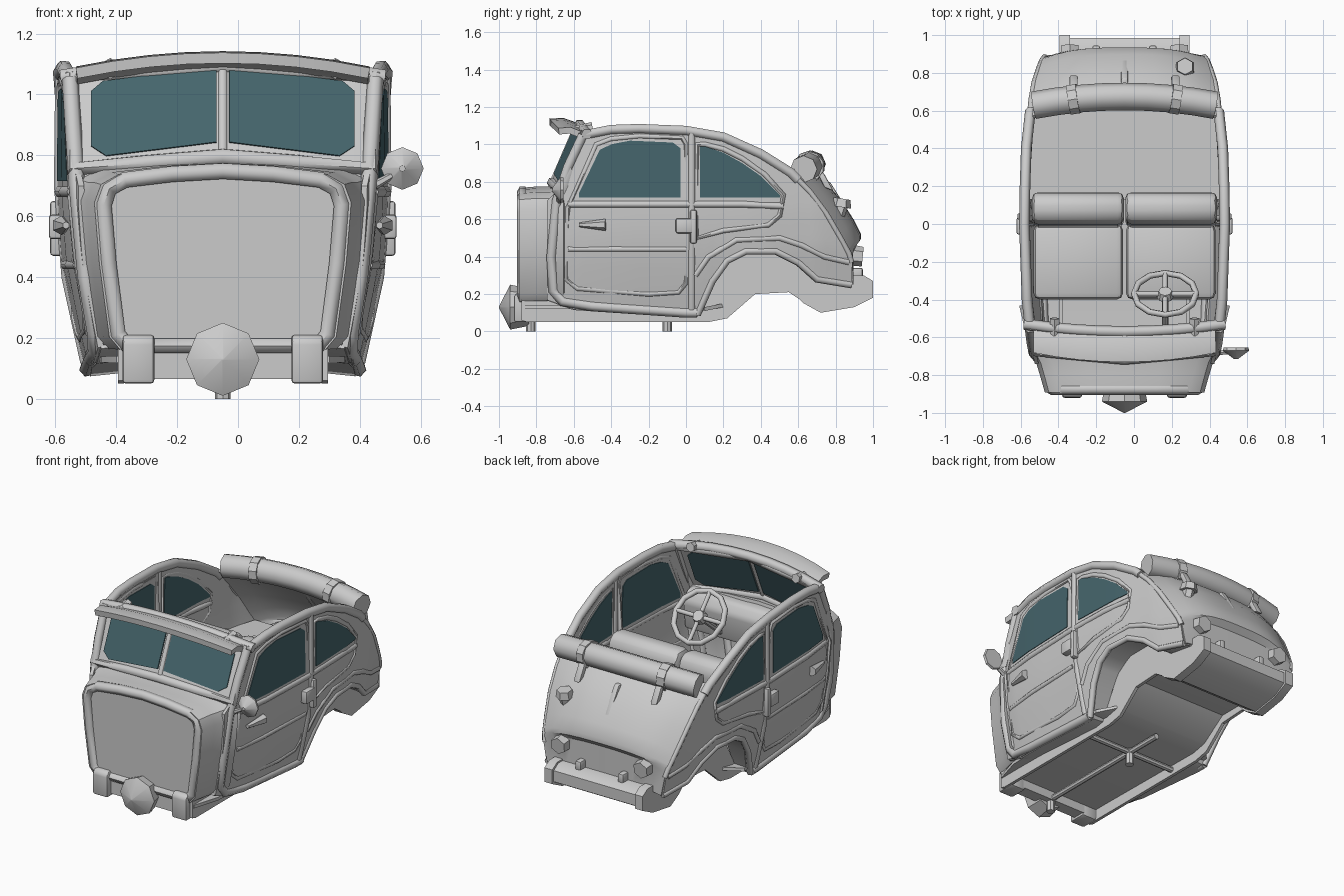
import bpy, bmesh, math
from mathutils import Vector
CX = -0.05  # body centreline (the single wing mirror shifts it)

def lerp_table(t, v):
    for (a, p), (b, q) in zip(t, t[1:]):
        if v <= b:
            return p + (q - p) * max(0, (v - a) / (b - a))
    return t[-1][1]

def finish(name, bm, thick=0, bevel=0, color=None, angle=35):
    bmesh.ops.translate(bm, vec=(CX, 0, 0), verts=bm.verts)
    bmesh.ops.recalc_face_normals(bm, faces=bm.faces)
    me = bpy.data.meshes.new(name)
    bm.to_mesh(me)
    bm.free()
    ob = bpy.data.objects.new(name, me)
    bpy.context.collection.objects.link(ob)
    if thick:
        m = ob.modifiers.new("thickness", 'SOLIDIFY')
        m.thickness, m.offset = thick, 0
    if bevel:
        m = ob.modifiers.new("rounding", 'BEVEL')
        m.width, m.segments = bevel, 2
    if thick or bevel:
        new = bpy.data.meshes.new_from_object(ob.evaluated_get(bpy.context.evaluated_depsgraph_get()))
        ob.modifiers.clear()
        ob.data = new
    ob.data.shade_smooth()
    ob.data.set_sharp_from_angle(angle=math.radians(angle))
    if color:
        ob.data.materials.append(color)
    return ob

def sheet(name, rows, thick=0.02, color=None):
    bm = bmesh.new()
    g = [[bm.verts.new(p) for p in r] for r in rows]
    for a, b in zip(g, g[1:]):
        for i in range(len(a) - 1):
            bm.faces.new((a[i], a[i + 1], b[i + 1], b[i]))
    return finish(name, bm, thick, 0, color)

def ngon(name, pts, thick, color=None):
    bm = bmesh.new()
    bm.faces.new([bm.verts.new(p) for p in pts])
    return finish(name, bm, thick, 0, color)

def prism(name, poly, x0, x1, bevel=0):
    bm = bmesh.new()
    f = bm.faces.new([bm.verts.new((x0, y, z)) for y, z in poly])
    e = bmesh.ops.extrude_face_region(bm, geom=[f])
    bmesh.ops.translate(bm, vec=(x1 - x0, 0, 0), verts=[v for v in e['geom'] if isinstance(v, bmesh.types.BMVert)])
    return finish(name, bm, 0, bevel)

def box(name, c, s, bevel=0):
    bm = bmesh.new()
    bmesh.ops.create_cube(bm, size=1)
    for v in bm.verts:
        v.co = Vector(c) + Vector([v.co[i] * s[i] for i in range(3)])
    return finish(name, bm, 0, bevel)

def rod(name, p, q, r0, r1, n=8):
    p, q = Vector(p), Vector(q)
    bm = bmesh.new()
    bmesh.ops.create_cone(bm, cap_ends=True, segments=n, radius1=r0, radius2=r1, depth=(q - p).length)
    rot = (q - p).to_track_quat('Z', 'Y')
    for v in bm.verts:
        v.co = rot @ v.co + (p + q) / 2
    return finish(name, bm)

def tube(name, pts, r, cyclic=False, res=1):
    cu = bpy.data.curves.new(name, 'CURVE')
    cu.dimensions, cu.bevel_depth, cu.bevel_resolution, cu.use_fill_caps = '3D', r, res, True
    sp = cu.splines.new('POLY')
    sp.points.add(len(pts) - 1)
    for q, p in zip(sp.points, pts):
        q.co = (*p, 1)
    sp.use_cyclic_u = cyclic
    tmp = bpy.data.objects.new(name + "_path", cu)
    bpy.context.collection.objects.link(tmp)
    me = bpy.data.meshes.new_from_object(tmp.evaluated_get(bpy.context.evaluated_depsgraph_get()))
    bm = bmesh.new()
    bm.from_mesh(me)
    bpy.data.objects.remove(tmp)
    bpy.data.meshes.remove(me)
    return finish(name, bm, angle=62)

glass = bpy.data.materials.new("glass")
glass.diffuse_color = (0.06, 0.13, 0.15, 1)

# Body width, upper edge and lower edge as functions of position
WZ = [(0.05, 0.43), (0.2, 0.468), (0.45, 0.52), (0.65, 0.535), (1.1, 0.53)]
WY = [(-0.74, 0.87), (-0.6, 0.93), (-0.4, 0.97), (0.05, 1), (0.4, 0.975), (0.7, 0.91), (0.9, 0.83)]
TOP = [(-0.74, 0.7), (-0.7, 0.74), (-0.55, 1.05), (-0.4, 1.08), (-0.25, 1.085), (0, 1.075), (0.2, 1.04),
       (0.4, 0.95), (0.56, 0.85), (0.66, 0.75), (0.75, 0.63), (0.82, 0.51), (0.87, 0.42), (0.885, 0.37)]
LOW = [(-0.74, 0.17), (-0.6, 0.12), (0, 0.08), (0.06, 0.09), (0.14, 0.27), (0.22, 0.38), (0.32, 0.43),
       (0.48, 0.43), (0.6, 0.37), (0.7, 0.28), (0.885, 0.25)]
W = lambda y, z: lerp_table(WZ, z) * lerp_table(WY, y)
ys = sorted({p[0] for p in TOP + LOW + WY[1:-1]})

# Side walls, wheel wells, windows and raised mouldings
mold = {
    "door_seam": ([(-0.63, 0.66), (-0.48, 1.0), (-0.4, 1.03), (-0.25, 1.045), (-0.02, 1.035), (0.0, 1.0), (0.0, 0.26),
                   (-0.04, 0.21), (-0.2, 0.2), (-0.58, 0.23), (-0.64, 0.28)], 0.016, True),
    "rear_window_frame": ([(0.06, 0.5), (0.06, 1.0), (0.1, 1.0), (0.2, 0.975), (0.3, 0.925), (0.42, 0.84), (0.52, 0.73),
                           (0.5, 0.62), (0.44, 0.57), (0.2, 0.54)], 0.016, True),
    "front_pillar": ([(-0.55, 1.05), (-0.63, 0.88), (-0.69, 0.7), (-0.72, 0.4), (-0.71, 0.22), (-0.66, 0.16),
                      (-0.5, 0.135), (0, 0.1), (0.06, 0.1)], 0.028, False),
    "roof_rail": (TOP[2:9] + [(0.6, 0.81)], 0.028, False),
    "tail_edge": (TOP[8:], 0.016, False),
    "arch_lip": (LOW[3:], 0.02, False),
    "fender_ridge": ([(0.05, 0.3), (0.12, 0.4), (0.27, 0.49), (0.5, 0.5), (0.62, 0.46), (0.74, 0.4), (0.87, 0.37)], 0.018, False),
    "belt_moulding": ([(-0.63, 0.68), (-0.4, 0.68), (0, 0.68), (0.3, 0.68), (0.52, 0.67)], 0.02, False),
    "door_crease": ([(-0.63, 0.44), (-0.4, 0.44), (0, 0.44)], 0.016, False),
    "centre_pillar": ([(0.03, 1.07), (0.03, 0.7), (0.03, 0.4), (0.03, 0.12)], 0.022, False)}
panes = {"door_glass": [(-0.57, 0.74), (-0.46, 0.97), (-0.4, 1.0), (-0.3, 1.02), (-0.07, 1.01), (-0.03, 0.98)],
         "rear_side_glass": [(0.075, 0.99), (0.1, 0.99), (0.2, 0.955), (0.3, 0.9), (0.4, 0.83), (0.5, 0.73)]}
for s in (1, -1):
    P = lambda y, z, d=0: (s * (W(y, z) + d), y, z)
    cols = []
    for y in ys:
        lo, hi = lerp_table(LOW, y), lerp_table(TOP, y)
        cols.append([P(y, lo + (hi - lo) * k / 8) for k in range(9)])
    sheet("side_wall", cols)
    sheet("wheel_well", [[c[0], (s * 0.34, c[0][1], c[0][2] + 0.01)] for c in cols], 0.012)
    for name, (pts, r, cyc) in mold.items():
        tube(name, [P(y, z, 0.002) for y, z in pts], r, cyc)
    for name, top in panes.items():
        sheet(name, [[P(y, 0.715 + (z - 0.715) * k / 4) for k in range(5)] for y, z in top], 0.028, glass)
    # Door handle and hinge
    rod("door_handle", P(-0.57, 0.57, 0.02), P(-0.43, 0.57, 0.02), 0.012, 0.032, 6)
    box("hinge_bracket", P(-0.01, 0.565, 0.02), (0.05, 0.09, 0.08), 0.01)
    box("hinge_bar", P(0.04, 0.56, 0.012), (0.055, 0.035, 0.18), 0.01)
    # Chassis side plate, front horn, tank end cap
    prism("chassis_side", [(-0.88, 0.17), (-0.88, 0.06), (-0.85, 0.05), (0.12, 0.05), (0.22, 0.07), (0.37, 0.2),
          (0.55, 0.21), (0.64, 0.15), (0.75, 0.2), (0.8, 0.3), (0.7, 0.3), (0.6, 0.38), (0.48, 0.44), (0.32, 0.44),
          (0.2, 0.36), (0.1, 0.17)], s * 0.325, s * 0.345)
    prism("front_horn", [(-0.92, 0.05), (-0.92, 0.19), (-0.9, 0.21), (-0.8, 0.21), (-0.8, 0.05)], s * 0.225, s * 0.33, 0.012)
    prism("tank_cap", [(0.56, 0.22), (0.63, 0.15), (0.72, 0.1), (0.9, 0.13), (1, 0.18), (1, 0.27), (0.95, 0.3), (0.8, 0.3)],
          s * 0.29, s * 0.345)
    # Rear lamp, tank bracket, roof lamp
    rod("rear_lamp", (s * 0.29, 0.85, 0.41), (s * 0.29, 0.945, 0.4), 0.06, 0.052, 6)
    box("tank_bracket", (s * 0.15, 0.9, 0.31), (0.04, 0.09, 0.06), 0.01)
    rod("roof_lamp", (s * 0.37, -0.59, 1.075), (s * 0.37, -0.5, 1.09), 0.025, 0.03, 6)
    # Roll strap with tails inside and outside
    rod("roll_strap", (s * 0.245, 0.664, 0.886), (s * 0.295, 0.656, 0.882), 0.082, 0.082, 10)
    box("deck_strap", (s * 0.27, 0.4, 0.46), (0.05, 0.5, 0.015))
    prism("strap_tab", [(0.7, 0.85), (0.735, 0.85), (0.79, 0.75), (0.74, 0.77)], s * 0.248, s * 0.292, 0.008)
    # Seat cushion and padded backrest
    box("seat_cushion", (s * 0.245, -0.2, 0.36), (0.475, 0.4, 0.18), 0.035)
    prism("seat_back", [(-0.02, 0.4), (0.0, 0.71), (0.04, 0.76), (0.13, 0.76), (0.17, 0.7), (0.14, 0.3)],
          s * 0.004, s * 0.49, 0.035)

# Tail panel, bulging towards its centre, stepping in above the lamps
rows = []
for ye, ze, yc, zc in [(0.56, 0.86, 0.62, 0.88), (0.66, 0.75, 0.73, 0.8), (0.75, 0.63, 0.82, 0.7), (0.82, 0.51, 0.89, 0.59),
                       (0.86, 0.44, 0.925, 0.52), (0.868, 0.42, 0.925, 0.495), (0.878, 0.4, 0.89, 0.46), (0.885, 0.25, 0.885, 0.28)]:
    r = []
    for i in range(13):
        u = i / 6 - 1
        k = 1 - abs(u) ** 3
        r.append((u * W(ye, ze), ye + (yc - ye) * k, ze + (zc - ze) * k))
    rows.append(r)
sheet("tail_panel", rows)
prism("tail_fin", [(0.72, 0.8), (0.77, 0.8), (0.87, 0.64), (0.83, 0.66)], -0.018, 0.018, 0.008)
rod("filler_neck", (0.32, 0.8, 0.58), (0.32, 0.83, 0.67), 0.035, 0.035, 6)
rod("filler_cap", (0.32, 0.828, 0.665), (0.32, 0.835, 0.71), 0.055, 0.045, 6)
prism("rear_tank", [(0.57, 0.22), (0.64, 0.16), (0.72, 0.11), (0.9, 0.14), (0.985, 0.19), (0.985, 0.26), (0.94, 0.29), (0.8, 0.29)],
      -0.3, 0.3)

# Rolled soft top
tube("rolled_top", [(x, 0.675 - 0.2 * x * x, 0.895 - 0.12 * x * x) for x in [-0.48 + 0.12 * i for i in range(9)]], 0.073, res=2)

# Rear deck, floor and underside shafts
sheet("rear_deck", [[(-w, y, 0.45), (w, y, 0.45)] for y, w in [(0.13, 0.51), (0.45, 0.5), (0.7, 0.46), (0.84, 0.42)]])
sheet("floor", [[(-w, y, z), (w, y, z)] for y, z, w in [(-0.87, 0.13, 0.35), (-0.7, 0.13, 0.4), (0.1, 0.12, 0.43), (0.2, 0.14, 0.34),
      (0.37, 0.26, 0.34), (0.65, 0.26, 0.34), (0.88, 0.28, 0.34)]])
rod("centre_shaft", (0, -0.86, 0.085), (0, 0.15, 0.085), 0.018, 0.018)
rod("cross_shaft", (-0.33, -0.1, 0.085), (0.33, -0.1, 0.085), 0.018, 0.018)
for y in (-0.83, -0.1):
    rod("foot", (0, y, 0), (0, y, 0.1), 0.026, 0.026, 8)

# Front housing with recessed face and thick rim
half = [(0.375, 0.21), (0.408, 0.45), (0.425, 0.65), (0.405, 0.705), (0.35, 0.735), (0.18, 0.755)]
loop = [(0.34, 0.17)] + half + [(0, 0.765)] + [(-x, z) for x, z in half[::-1]] + [(-0.34, 0.17)]
sheet("front_housing", [[(x * k, y, z + d * z) for x, z in loop] for y, k, d in
      [(-0.89, 0.97, -0.01), (-0.8, 1.03, 0), (-0.73, 1.08, 0), (-0.65, 1.18, 0.02)]])
ngon("front_face", [(x * 0.97, -0.872, z * 0.99) for x, z in loop], 0.02)
tube("front_rim", [(x * 0.92, -0.874, z * 0.965 + 0.01) for x, z in loop], 0.03, True)
prism("front_beam", [(-0.88, 0.065), (-0.88, 0.17), (-0.8, 0.17), (-0.8, 0.065)], -0.33, 0.33)
rod("nose_drum", (0, -0.84, 0.13), (0, -0.94, 0.13), 0.1, 0.12)
rod("nose_cone", (0, -0.94, 0.13), (0, -1.0, 0.13), 0.12, 0.004)

# V-shaped windscreen with frame, two panes and centre bar
ws = lambda u, v: (0.49 * u, -0.67 + 0.13 * v - 0.045 * (1 - abs(u)), 0.755 + 0.3 * v + 0.04 * (1 - abs(u)))
sheet("windscreen_panel", [[ws(u, v) for u in (-1, 0, 1)] for v in (0, 1)], 0.016)
tube("windscreen_frame", [ws(*p) for p in [(-1, 0), (-0.5, 0), (0, 0), (0.5, 0), (1, 0), (1, 1), (0.5, 1), (0, 1), (-0.5, 1), (-1, 1)]], 0.03, True)
tube("windscreen_bar", [ws(0, 0), ws(0, 1)], 0.018)
for s in (1, -1):
    ngon("windscreen_glass", [ws(s * u, v) for u, v in [(0.04, 0.15), (0.78, 0.1), (0.88, 0.22), (0.88, 0.82), (0.8, 0.92), (0.04, 0.97)]], 0.03, glass)

# Sun visor over the windscreen
us = [i / 4 - 1 for i in range(9)]
sheet("sun_visor", [[(0.48 * u, y - b * (1 - u * u), z + 0.05 * (1 - u * u)) for u in us] for y, z, b in
      [(-0.68, 1.07, 0.05), (-0.62, 1.075, 0.04), (-0.56, 1.05, 0.03)]], 0.035)
tube("roof_header", [(0.53 * u, -0.53 - 0.04 * (1 - u * u), 1.055 + 0.05 * (1 - u * u)) for u in us], 0.03)

# Dashboard and steering wheel, tilted towards the driver
prism("dashboard", [(-0.69, 0.5), (-0.68, 0.77), (-0.6, 0.76), (-0.56, 0.7), (-0.58, 0.52)], -0.47, 0.47, 0.02)
hub, tilt = Vector((0.215, -0.37, 0.74)), math.radians(48)
ring = [hub + 0.165 * Vector((math.cos(a), math.sin(a) * math.cos(tilt), -math.sin(a) * math.sin(tilt)))
        for a in [i * math.pi / 6 for i in range(12)]]
tube("steering_wheel", ring, 0.017, True)
for i in (0, 3, 6, 9):
    tube("wheel_spoke", [hub, ring[i]], 0.014)
axis = Vector((0, math.sin(tilt), math.cos(tilt)))
rod("wheel_hub", hub - axis * 0.02, hub + axis * 0.02, 0.045, 0.035)
rod("steering_column", hub, (0.215, -0.59, 0.56), 0.018, 0.018)

# Wing mirror on one side
rod("mirror_stem", (0.46, -0.68, 0.68), (0.575, -0.68, 0.745), 0.018, 0.01, 6)
rod("mirror_back", (0.59, -0.67, 0.757), (0.59, -0.715, 0.757), 0.07, 0.01)
rod("mirror_disc", (0.59, -0.655, 0.757), (0.59, -0.67, 0.757), 0.066, 0.07)
